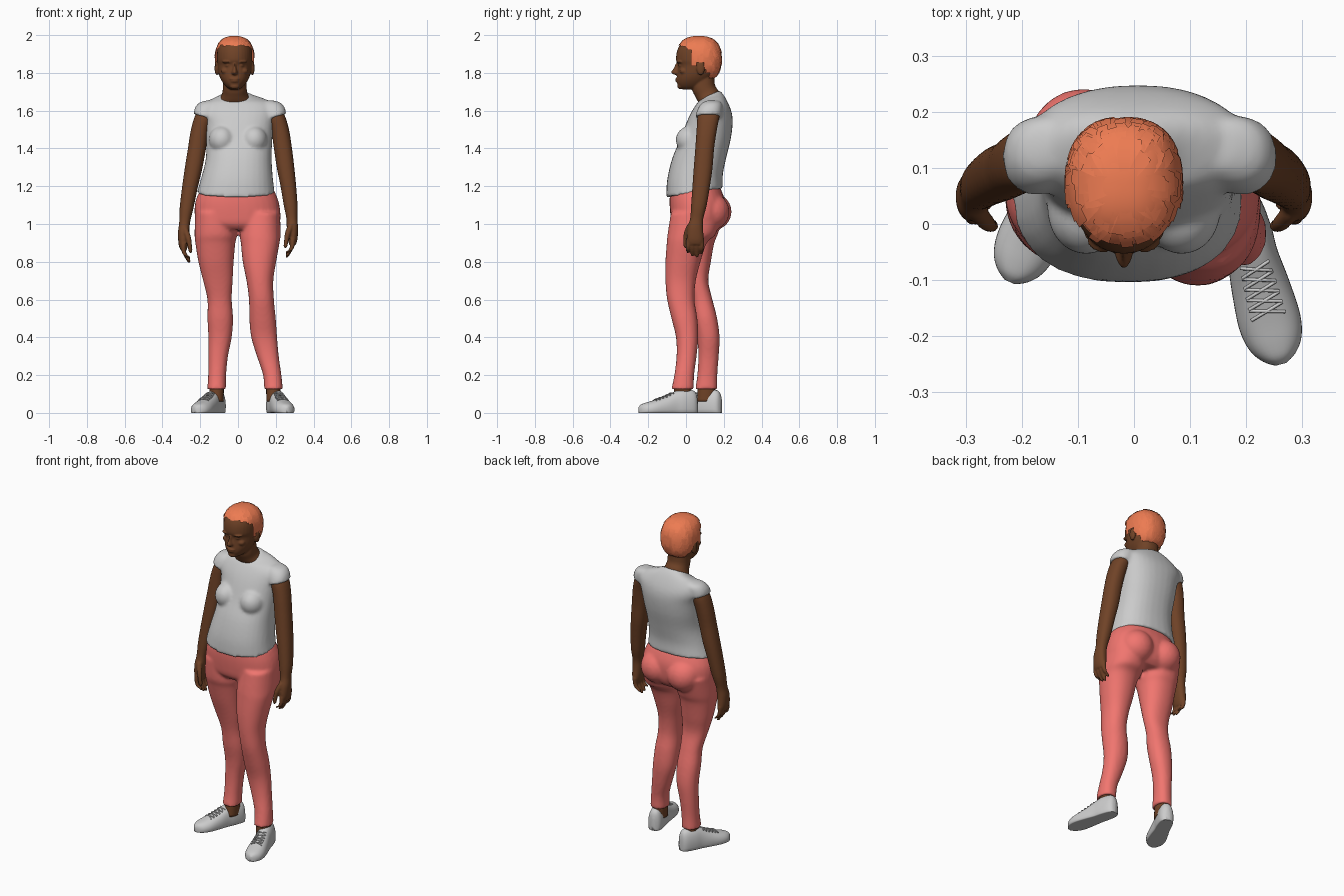
import bpy, bmesh, math, random
from mathutils import Vector, Matrix

if "Cube" in bpy.data.objects:
    bpy.data.objects.remove(bpy.data.objects["Cube"])

random.seed(4)


def material(name, rgb):
    m = bpy.data.materials.new(name)
    m.diffuse_color = (*rgb, 1)
    m.use_nodes = True
    m.node_tree.nodes["Principled BSDF"].inputs["Base Color"].default_value = m.diffuse_color
    return m


SKIN = material("skin", (0.16, 0.055, 0.02))
CORAL = material("coral_cloth", (0.88, 0.18, 0.16))
GINGER = material("ginger_hair", (0.85, 0.20, 0.085))


def spline(rows, steps):
    """Catmull-Rom through rows of numbers."""
    out = []
    for i in range(len(rows) - 1):
        a, b, c, d = (rows[max(i - 1, 0)], rows[i], rows[i + 1], rows[min(i + 2, len(rows) - 1)])
        for k in range(steps):
            t = k / steps
            out.append([q + 0.5 * t * (r - p + t * (2 * p - 5 * q + 4 * r - s + t * (3 * (q - r) + s - p)))
                        for p, q, r, s in zip(a, b, c, d)])
    return out + [list(rows[-1])]


def skin_rings(bm, rings):
    vs = [[bm.verts.new(p) for p in ring] for ring in rings]
    n = len(vs[0])
    for a, b in zip(vs, vs[1:]):
        for i in range(n):
            bm.faces.new((a[i], a[(i + 1) % n], b[(i + 1) % n], b[i]))
    bm.faces.new(vs[0][::-1])
    bm.faces.new(vs[-1])


def loft(bm, rows, power=2.2, steps=4, n=32, warp=lambda p: p):
    """Rows are z, x min, x max, y min, y max, tilt (rise per unit y)."""
    rings = []
    for z, x0, x1, y0, y1, tilt in spline([(*r, 0)[:6] for r in rows], steps):
        ring = []
        for i in range(n):
            c, s = math.cos(math.tau * i / n), math.sin(math.tau * i / n)
            dx = (x1 - x0) / 2 * math.copysign(abs(c) ** (2 / power), c)
            dy = (y1 - y0) / 2 * math.copysign(abs(s) ** (2 / power), s)
            ring.append(warp(Vector(((x0 + x1) / 2 + dx, (y0 + y1) / 2 + dy, z + tilt * dy))))
        rings.append(ring)
    skin_rings(bm, rings)


def blob(bm, centre, size):
    bmesh.ops.create_icosphere(bm, subdivisions=3, radius=1,
                               matrix=Matrix.Translation(centre) @ Matrix.Diagonal((*size, 1)))


def finish(name, bm, mat=None, voxel=0, smooth=True, relax=4):
    bmesh.ops.recalc_face_normals(bm, faces=bm.faces)
    me = bpy.data.meshes.new(name)
    for f in bm.faces:
        f.smooth = smooth
    bm.to_mesh(me)
    bm.free()
    ob = bpy.data.objects.new(name, me)
    bpy.context.collection.objects.link(ob)
    if mat:
        me.materials.append(mat)
    if voxel:
        m = ob.modifiers.new("blend", 'REMESH')
        m.mode, m.voxel_size, m.use_smooth_shade = 'VOXEL', voxel, True
        m = ob.modifiers.new("relax", 'SMOOTH')
        m.factor, m.iterations = 0.5, relax
    return ob


# Trousers: pelvis, seat and two legs blended together
bm = bmesh.new()
loft(bm, [(1.18, -.20, .19, -.085, .18, .12), (1.12, -.225, .215, -.087, .205, .05),
          (1.05, -.23, .225, -.083, .205), (1.0, -.215, .215, -.075, .19), (.97, -.15, .15, -.05, .16)], 2.3)
blob(bm, (-.09, .14, 1.065), (.10, .102, .10))
blob(bm, (.095, .13, 1.065), (.10, .10, .10))
loft(bm, [(1.06, .02, .222, -.08, .18), (.95, .008, .226, -.097, .16), (.9, .015, .22, -.102, .11),
          (.8, .025, .202, -.109, .077), (.7, .045, .187, -.109, .052), (.6, .058, .19, -.10, .045),
          (.5, .06, .20, -.077, .06), (.4, .07, .207, -.053, .065), (.3, .10, .216, -.05, .056),
          (.2, .133, .23, -.062, .043), (.125, .138, .237, -.078, .042)])
loft(bm, [(1.06, -.226, -.02, -.07, .2), (.95, -.23, -.006, -.065, .17), (.9, -.226, -.014, -.05, .15),
          (.8, -.21, -.023, -.025, .132), (.7, -.185, -.028, .005, .118), (.6, -.162, -.033, .03, .14),
          (.5, -.162, -.026, .043, .165), (.4, -.157, -.033, .06, .178), (.3, -.157, -.053, .065, .173),
          (.2, -.158, -.063, .06, .166), (.125, -.163, -.063, .048, .167)])
finish("trousers", bm, CORAL, .009, relax=6)

# Shirt: torso, bust and cap sleeves
bm = bmesh.new()
loft(bm, [(1.165, -.218, .194, -.105, .195, .16), (1.25, -.193, .184, -.099, .195, .08),
          (1.35, -.17, .178, -.072, .213), (1.45, -.17, .182, -.03, .237), (1.53, -.175, .19, .0, .247),
          (1.58, -.19, .20, .022, .244), (1.62, -.185, .20, .045, .232), (1.655, -.15, .155, .062, .21, .15),
          (1.675, -.10, .085, .075, .19, .35), (1.685, -.086, .062, .08, .177, .45)], 2.3)
for x in (-.085, .085):
    blob(bm, (x, .025, 1.445), (.07, .08, .075))
for s, dx in ((1, .008), (-1, .012)):
    loft(bm, [(1.665, .11, .165, .10, .18), (1.64, .10, .215, .075, .192), (1.605, .11, .24, .058, .192),
              (1.57, .13, .247, .05, .187)], warp=lambda p: Vector((s * p.x + dx, p.y, p.z - .25 * (.2 - p.x))))
finish("shirt", bm, None, .009, relax=6)

# Arms with hands; the other arm is mirrored and hangs slightly lower
for name, side in (("left_arm", 1), ("right_arm", -1)):
    def place(p):
        if side > 0:
            return p
        z = 1.62 + (p.z - 1.62) * 1.035
        return Vector((-p.x + .02 * max(0, min(1, (z - .95) / .45)), p.y, z))
    bm = bmesh.new()
    loft(bm, [(1.64, .14, .20, .09, .17), (1.58, .15, .245, .063, .178), (1.5, .175, .27, .056, .164),
              (1.4, .19, .286, .049, .149), (1.3, .205, .298, .041, .141), (1.2, .225, .308, .034, .127),
              (1.1, .242, .315, .027, .11), (1.03, .256, .314, .022, .092), (.98, .258, .318, .008, .09),
              (.92, .264, .315, .004, .094), (.89, .271, .306, .012, .088)], n=24, warp=place)
    for i, tip in enumerate((.845, .828, .822, .84)):
        y = .013 + .024 * i
        f = [(.92, .289, y, .013), (.885, .288, y - .002, .0125), (.86, .277, y - .003, .0115),
             (tip + .01, .262, y - .003, .010), (tip, .257, y - .003, .005)]
        loft(bm, [(z, x - r, x + r, v - r, v + r) for z, x, v, r in f], 2, 3, 10, place)
    th = [(1.0, .28, .022, .014), (.96, .266, .006, .016), (.92, .257, -.002, .013),
          (.885, .252, -.003, .011), (.872, .25, -.002, .005)]
    loft(bm, [(z, x - r, x + r, v - r, v + r) for z, x, v, r in th], 2, 3, 10, place)
    finish(name, bm, SKIN, .0055, relax=3)

# Head and neck, with brow, eyelids, nose, lips and ears
CX = -.018
bm = bmesh.new()
loft(bm, [(z, CX - r, CX + r, a, b) for z, r, a, b in
          [(1.985, .045, .02, .11), (1.96, .075, -.022, .15), (1.92, .091, -.046, .175), (1.87, .093, -.053, .178),
           (1.84, .09, -.043, .175), (1.80, .085, -.046, .16), (1.77, .075, -.049, .14),
           (1.745, .06, -.047, .12), (1.725, .042, -.038, .10), (1.712, .022, -.018, .06)]], 2.1)
loft(bm, [(1.82, -.08, .045, .03, .15, .1), (1.73, -.08, .046, .032, .152, .2), (1.69, -.084, .05, .05, .17, .3),
          (1.655, -.10, .07, .07, .185, .3), (1.62, -.11, .09, .09, .19, .2)])
loft(bm, [(1.85, CX - .009, CX + .009, -.055, 0), (1.825, CX - .011, CX + .011, -.066, 0),
          (1.805, CX - .017, CX + .017, -.08, 0), (1.795, CX - .018, CX + .018, -.073, 0),
          (1.788, CX - .01, CX + .01, -.055, 0)], 1.8, 3, 16)
blob(bm, (CX, -.044, 1.768), (.026, .014, .006))
blob(bm, (CX, -.042, 1.756), (.023, .014, .007))
blob(bm, (CX, -.03, 1.73), (.026, .016, .016))
for s in (-1, 1):
    blob(bm, (CX + s * .036, -.030, 1.858), (.03, .021, .008))
    blob(bm, (CX + s * .035, -.026, 1.839), (.015, .015, .008))
    blob(bm, (CX + s * .048, -.012, 1.81), (.024, .022, .018))
    blob(bm, (CX + s * .094, .078, 1.825), (.012, .022, .038))
finish("head", bm, SKIN, .0045, relax=3)


# Hair: cap cut along the hairline, covered with overlapping locks
def scalp(th, ph, s=1.0):
    d = Vector((math.sin(ph) * math.cos(th), math.sin(ph) * math.sin(th), math.cos(ph)))
    k = s * sum(abs(c) ** 2.4 for c in d) ** (-1 / 2.4)
    return Vector((CX + .104 * k * d.x, .068 + .121 * k * d.y, 1.873 + .123 * k * d.z))


def hairline(y):
    for limit, z in ((.0, 1.945), (.03, 1.925), (.06, 1.84), (.10, 1.86), (.12, 1.80)):
        if y < limit:
            return z
    return 1.765


bm = bmesh.new()
grid = [[bm.verts.new(scalp(math.tau * i / 56, .02 + 2.5 * j / 34)) for i in range(56)] for j in range(35)]
for a, b in zip(grid, grid[1:]):
    for i in range(56):
        q = (a[i], b[i], b[(i + 1) % 56], a[(i + 1) % 56])
        mid = sum((v.co for v in q), Vector()) / 4
        if mid.z > hairline(mid.y):
            bm.faces.new(q)
bm.faces.new(grid[0])
bmesh.ops.delete(bm, geom=[v for v in bm.verts if not v.link_faces], context='VERTS')
for _ in range(320):
    th, ph = random.uniform(0, math.tau), math.acos(random.uniform(-.55, .98))
    w = random.uniform(.09, .17) / max(.3, math.sin(ph))
    turn = random.uniform(-.12, .12)
    pts = []
    for k in range(4):
        t = k / 3
        for e in (-1, 1):
            pts.append(scalp(th + turn * t + e * w * (1 - .4 * t), ph + .32 * t, 1.0 + .022 * t))
    if all(p.z > hairline(p.y) - .008 for p in pts):
        vs = [bm.verts.new(p) for p in pts]
        for k in range(0, 6, 2):
            bm.faces.new((vs[k], vs[k + 2], vs[k + 3], vs[k + 1]))
finish("hair", bm, GINGER)

# Shoes with laces, and the ankles above them
PROFILE = [(0, .012, .07), (.03, .03, .105), (.1, .041, .122), (.25, .046, .125), (.38, .046, .114),
           (.55, .052, .088), (.75, .056, .066), (.88, .048, .054), (.96, .03, .044), (1, .01, .03)]
ROWS = spline(PROFILE, 4)
for name, heel, toe, ank in (("left", (.18, .06), (.262, -.25), (.187, -.018)),
                             ("right", (-.09, .186), (-.222, -.103), (-.113, .107))):
    h0 = Vector((*heel, 0))
    along = Vector((*toe, 0)) - h0
    across = Vector((-along.y, along.x, 0)).normalized()
    rings = []
    for s, w, h in ROWS:
        ring = []
        for i in range(32):
            c, v = math.cos(math.tau * i / 32), math.sin(math.tau * i / 32)
            z = max(0, .3 * h + .7 * h * v)
            ring.append(h0 + along * s + across * w * math.copysign(abs(c) ** .8, c) + Vector((0, 0, z)))
        rings.append(ring)
    bm = bmesh.new()
    skin_rings(bm, rings)
    ob = finish(name + "_shoe", bm)

    def on_top(s, u):
        s0, w, h = min(ROWS, key=lambda r: abs(r[0] - s))
        h = h - (s - s0) * .11
        return h0 + along * s + across * w * u + Vector((0, 0, h * (.3 + .7 * math.sqrt(1 - abs(u) ** 2.5)) + .003))

    cu = bpy.data.curves.new(name + "_laces", 'CURVE')
    cu.dimensions, cu.bevel_depth, cu.bevel_resolution, cu.use_fill_caps = '3D', .003, 2, True
    for k in range(5):
        for e in (-1, 1):
            sp = cu.splines.new('POLY')
            sp.points.add(6)
            for j, p in enumerate(sp.points):
                u = (j / 3 - 1) * .55
                p.co = (*on_top(.43 + .06 * k + .05 * (e * u + .5), u), 1)
    bpy.context.collection.objects.link(bpy.data.objects.new(name + "_laces", cu))

    bm = bmesh.new()
    x, y = ank
    loft(bm, [(.2, x - .035, x + .035, y - .04, y + .045), (.13, x - .038, x + .038, y - .045, y + .048),
              (.06, x - .036, x + .036, y - .05, y + .05)], n=20)
    finish(name + "_ankle", bm, SKIN)
